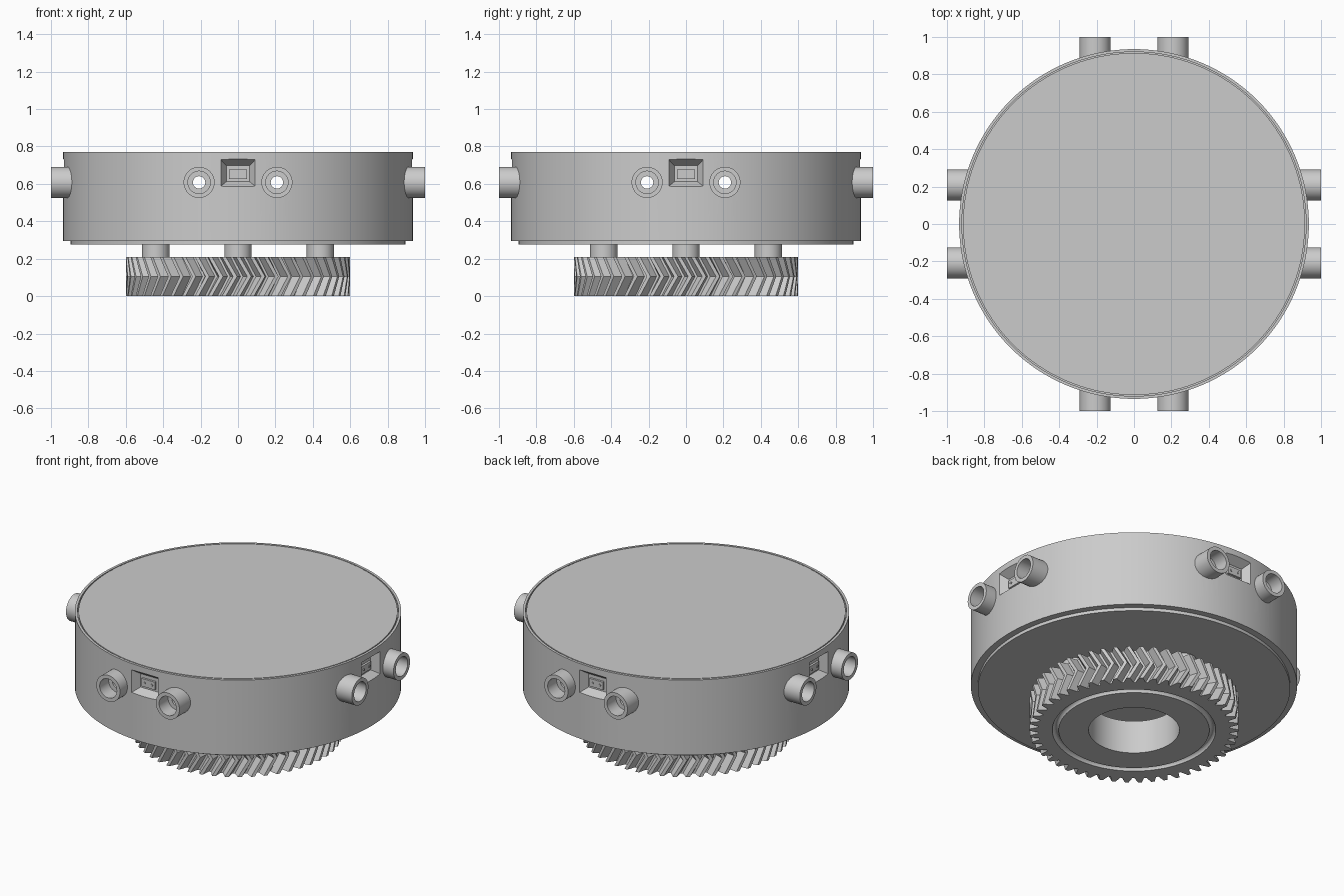
import bpy, bmesh, math
from mathutils import Matrix

old = bpy.data.objects.get("Cube")
if old:
    bpy.data.objects.remove(old, do_unlink=True)

grey = bpy.data.materials.new("plain grey")
grey.use_nodes = True
GREY = (0.6, 0.6, 0.6, 1)
grey.diffuse_color = GREY
grey.node_tree.nodes["Principled BSDF"].inputs["Base Color"].default_value = GREY


def finish(name, bm):
    bmesh.ops.remove_doubles(bm, verts=bm.verts, dist=1e-5)
    bmesh.ops.recalc_face_normals(bm, faces=bm.faces)
    mesh = bpy.data.meshes.new(name)
    bm.to_mesh(mesh)
    bm.free()
    mesh.materials.append(grey)
    obj = bpy.data.objects.new(name, mesh)
    bpy.context.collection.objects.link(obj)
    return obj


def smooth(obj):
    bpy.ops.object.select_all(action="DESELECT")
    obj.select_set(True)
    bpy.context.view_layer.objects.active = obj
    bpy.ops.object.shade_smooth_by_angle(angle=math.radians(25))


def skin_rings(bm, rings, matrix=Matrix()):
    """Join closed rings of points into a closed ring-shaped solid."""
    loops = [[bm.verts.new(matrix @ Matrix.Translation(p).to_translation()) for p in r] for r in rings]
    n = len(loops[0])
    for a, b in zip(loops, loops[1:] + loops[:1]):
        for i in range(n):
            j = (i + 1) % n
            bm.faces.new((a[i], a[j], b[j], b[i]))


def circle(r, z, n):
    return [(r * math.cos(math.tau * i / n), r * math.sin(math.tau * i / n), z) for i in range(n)]


def ring_solid(name, profile, n=128, matrix=Matrix()):
    bm = bmesh.new()
    skin_rings(bm, [circle(r, z, n) for r, z in profile], matrix)
    obj = finish(name, bm)
    smooth(obj)
    return obj


def cylinder(name, r, z0, z1, n=128, matrix=Matrix()):
    bm = bmesh.new()
    bmesh.ops.create_cone(bm, cap_ends=True, segments=n, radius1=r, radius2=r, depth=z1 - z0,
                          matrix=matrix @ Matrix.Translation((0, 0, (z0 + z1) / 2)))
    obj = finish(name, bm)
    smooth(obj)
    return obj


def tapered_box(bm, matrix, near, far):
    """Box between two rectangles given as (half width, bottom, top, y)."""
    ends = []
    for w, lo, hi, y in (near, far):
        ends.append([bm.verts.new(matrix @ Matrix.Translation(p).to_translation())
                     for p in ((-w, y, lo), (w, y, lo), (w, y, hi), (-w, y, hi))])
    a, b = ends
    bm.faces.new(a)
    bm.faces.new(b)
    for i in range(4):
        j = (i + 1) % 4
        bm.faces.new((a[i], a[j], b[j], b[i]))


SIDES = [Matrix.Rotation(k * math.pi / 2, 4, "Z") for k in range(4)]
SIDE_NAMES = ("front", "left", "back", "right")
PORT_X, PORT_Z = 0.208, 0.608


def outward(side, x, z):
    """Axis pointing out of the housing at a port."""
    return side @ Matrix.Translation((x, 0, z)) @ Matrix.Rotation(math.pi / 2, 4, "X")


# Hollow housing wall with a seat for the lid
wall = ring_solid("housing_wall", [(0.935, 0.295), (0.935, 0.77), (0.92, 0.77),
                                   (0.92, 0.74), (0.855, 0.74), (0.855, 0.295)], 160)

# Cut the port holes and the sloping socket pockets
bm = bmesh.new()
for side in SIDES:
    tapered_box(bm, side, (0.102, 0.58, 0.74, -0.945), (0.062, 0.612, 0.697, -0.885))
    for x in (-PORT_X, PORT_X):
        bmesh.ops.create_cone(bm, cap_ends=True, segments=32, radius1=0.07, radius2=0.07, depth=0.4,
                              matrix=outward(side, x, PORT_Z) @ Matrix.Translation((0, 0, 0.9)))
cutter = finish("housing_cutter", bm)
cutter.hide_render = True
cut = wall.modifiers.new("openings", "BOOLEAN")
cut.operation = "DIFFERENCE"
cut.solver = "EXACT"
cut.object = cutter
bpy.context.view_layer.objects.active = wall
bpy.ops.object.modifier_apply(modifier=cut.name)
bpy.data.objects.remove(cutter, do_unlink=True)
smooth(wall)

# Lid and floor
cylinder("lid", 0.914, 0.735, 0.77, 160)
cylinder("floor_plate", 0.895, 0.275, 0.305, 160)

# Tubular ports and sockets on every side
for side, label in zip(SIDES, SIDE_NAMES):
    for x, end in ((-PORT_X, "a"), (PORT_X, "b")):
        ring_solid(f"{label}_port_{end}", [(0.083, 0.84), (0.083, 1.0), (0.06, 1.0), (0.06, 0.91),
                                           (0.033, 0.91), (0.033, 0.84)], 40, outward(side, x, PORT_Z))
    bm = bmesh.new()
    tapered_box(bm, side, (0.047, 0.627, 0.676, -0.898), (0.047, 0.627, 0.676, -0.875))
    finish(f"{label}_socket", bm)
    for x, end in ((-0.026, "a"), (0.026, "b")):
        cylinder(f"{label}_pin_{end}", 0.007, 0.89, 0.903, 12, outward(side, x, 0.652))

# Herringbone gear with a bore and a round groove underneath
TEETH, TIP, ROOT, HEIGHT, TWIST = 50, 0.6, 0.55, 0.21, 0.1
TOOTH = ((0.1, ROOT), (0.36, TIP), (0.64, TIP), (0.9, ROOT))


def tooth_ring(z, twist, radius=None):
    points = []
    for t in range(TEETH):
        for part, r in TOOTH:
            a = math.tau * (t + part) / TEETH + twist
            r = radius or r
            points.append((r * math.cos(a), r * math.sin(a), z))
    return points


rings = [tooth_ring(0, 0), tooth_ring(HEIGHT / 2, TWIST), tooth_ring(HEIGHT, 0),
         tooth_ring(HEIGHT, 0, 0.26), tooth_ring(0, 0, 0.26)]
for k in range(9):
    a = math.pi * k / 8
    rings.append(tooth_ring(0.022 * math.sin(a), 0, 0.45 - 0.018 * math.cos(a)))
bm = bmesh.new()
skin_rings(bm, rings)
smooth(finish("herringbone_gear", bm))

# Pegs that carry the gear
for side, label in zip(SIDES, SIDE_NAMES):
    cylinder(f"{label}_peg", 0.073, 0.2, 0.285, 40, side @ Matrix.Translation((0, -0.44, 0)))
